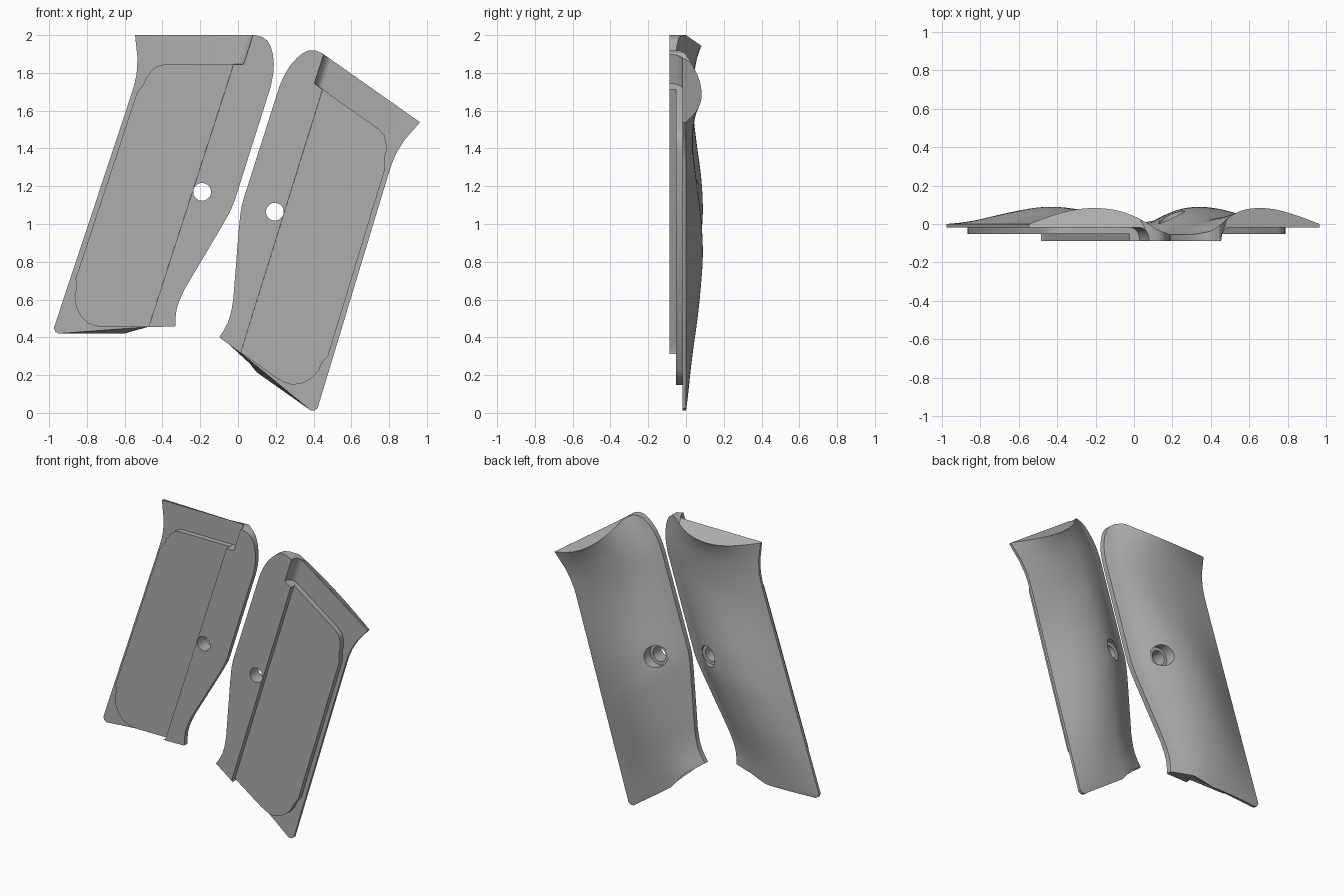
import bpy, bmesh, math
from mathutils import Matrix, Vector

cube = bpy.data.objects.get("Cube")
if cube:
    bpy.data.objects.remove(cube, do_unlink=True)

grey = bpy.data.materials.new("plain grey")
grey.use_nodes = True
colour = (0.42, 0.42, 0.42, 1)
grey.diffuse_color = colour
grey.node_tree.nodes["Principled BSDF"].inputs["Base Color"].default_value = colour

LIP, STRIP, PLATE = -0.018, -0.088, -0.053      # front depths
HOLE = Vector((-0.19, 0, 1.17))
HOLE_OTHER = Vector((0.195, 0, 1.065))

# Profiles along the height: (height, value)
LEFT_EDGE = [(.42, -.95), (.43, -.967), (.45, -.975), (.47, -.968), (1.6, -.593), (1.68, -.567),
             (1.74, -.548), (1.8, -.536), (1.88, -.532), (1.95, -.54), (2, -.545)]
RIGHT_EDGE = [(.42, -.333), (.5, -.331), (.55, -.325), (.6, -.308), (.66, -.28), (.98, -.09),
              (1.06, -.045), (1.11, -.022), (1.17, -.003), (1.66, .152), (1.73, .174),
              (1.79, .186), (1.85, .19)]
CORNER = [(1.85, .19), (1.9, .184), (1.94, .173), (1.97, .156), (1.99, .13), (2, .09)]
CROWN = [(.42, .014), (.6, .036), (.8, .066), (1, .086), (1.1, .089), (1.25, .08), (1.4, .06),
         (1.55, .042), (1.65, .036), (1.75, .04), (1.85, .052), (1.95, .073), (2, .083)]


def sample(table, z, smooth=False):
    """Interpolate a table, linearly or with cubic tangents."""
    if z <= table[0][0]:
        return table[0][1]
    for i in range(len(table) - 1):
        (a, p), (b, q) = table[i], table[i + 1]
        if z <= b:
            t = (z - a) / (b - a)
            if not smooth:
                return p + (q - p) * t
            def tangent(k):
                lo, hi = table[max(k - 1, 0)], table[min(k + 1, len(table) - 1)]
                return (hi[1] - lo[1]) / (hi[0] - lo[0]) * (b - a)
            m, n = tangent(i), tangent(i + 1)
            return (p * (1 + 2 * t) * (1 - t) ** 2 + m * t * (1 - t) ** 2
                    + q * t * t * (3 - 2 * t) + n * t * t * (t - 1))
    return table[-1][1]


def back_depth(x, z):
    """Domed back surface, dropping toward the inner edge."""
    left, right = sample(LEFT_EDGE, z), sample(RIGHT_EDGE, z)
    f = (x - left) / (right - left)
    dome = sample(CROWN, z, True) * math.sin(math.pi * min(max(f, 0) / .92, 1))
    return dome - .055 * (max(f - .6, 0) / .4) ** 2


def section(z):
    """One closed cross-section of the panel."""
    left = sample(LEFT_EDGE, z)
    right = sample(CORNER, z) if z > 1.85 else sample(RIGHT_EDGE, z)
    step = -.473 + (z - .455) * .3235
    fillet = 0
    if z > 1.845:
        step, fillet = .03 + (z - 1.845) * .32, .05
    cols = 32
    pts = []
    for i in range(cols + 1):
        x = left + (right - left) * i / cols
        pts.append((x, back_depth(x, z)))
    pts.append((right, STRIP))
    for k in range(7):
        a = math.pi / 2 * k / 6
        pts.append((step - fillet * (1 - math.cos(a)), STRIP + (LIP - STRIP) * math.sin(a)))
    pts.append((left, LIP))
    fade = max(0, (z - 1.8) / .2) ** 2
    out = []
    for x, y in pts:
        bottom = .42 + min(max((x + .6) * .3, 0), .037)
        out.append((x, y, max(z, bottom + (z - .42) * .1) - .7 * max(y, 0) * fade))
    return out


def finish(name, bm):
    bmesh.ops.recalc_face_normals(bm, faces=bm.faces)
    mesh = bpy.data.meshes.new(name)
    bm.to_mesh(mesh)
    bm.free()
    mesh.materials.append(grey)
    obj = bpy.data.objects.new(name, mesh)
    bpy.context.collection.objects.link(obj)
    return obj


def smooth(mesh):
    for p in mesh.polygons:
        p.use_smooth = True
    mesh.set_sharp_from_angle(angle=math.radians(32))


# Grip body: lofted cross-sections
heights = {.42, .43, .44, .45, .47, 1.844, 1.846, 1.97, 1.98, 1.99, 1.995, 2}
heights |= {.5 + .024 * i for i in range(56)} | {1.86 + .02 * i for i in range(6)}
bm = bmesh.new()
rows = [[bm.verts.new(p) for p in section(z)] for z in sorted(heights)]
count = len(rows[0])
for low, high in zip(rows, rows[1:]):
    for i in range(count):
        j = (i + 1) % count
        bm.faces.new((low[i], low[j], high[j], high[i]))
bm.faces.new(rows[0])
bm.faces.new(rows[-1])
body = finish("right_grip_body", bm)

# Screw hole with a wider counterbore from the back
for radius, y0, y1 in ((.047, -.2, .2), (.068, .0, .3)):
    bm = bmesh.new()
    spot = Matrix.Translation((HOLE.x, (y0 + y1) / 2, HOLE.z)) @ Matrix.Rotation(math.pi / 2, 4, 'X')
    bmesh.ops.create_cone(bm, cap_ends=True, segments=40, radius1=radius, radius2=radius,
                          depth=y1 - y0, matrix=spot)
    cutter = finish("hole_cutter", bm)
    cutter.hide_render = True
    mod = body.modifiers.new("hole", 'BOOLEAN')
    mod.operation, mod.solver, mod.object = 'DIFFERENCE', 'EXACT', cutter
    bpy.context.view_layer.update()
    baked = bpy.data.meshes.new_from_object(body.evaluated_get(bpy.context.evaluated_depsgraph_get()))
    body.modifiers.clear()
    body.data = baked
    bpy.data.objects.remove(cutter, do_unlink=True)
smooth(body.data)

# Raised inner plate on the front
OUTLINE = [(-.024, 1.845), (-.39, 1.845), (-.43, 1.835), (-.46, 1.81), (-.487, 1.775), (-.5, 1.74),
           (-.535, 1.695), (-.86, .71), (-.855, .66), (-.865, .62), (-.858, .565), (-.835, .515),
           (-.795, .475), (-.75, .459), (-.7, .456), (-.473, .456)]
bm = bmesh.new()
base = bm.faces.new([bm.verts.new((x, -.014, z)) for x, z in OUTLINE])
ext = bmesh.ops.extrude_face_region(bm, geom=[base], use_keep_orig=True)
for v in ext["geom"]:
    if isinstance(v, bmesh.types.BMVert):
        v.co.y = PLATE
plate = finish("right_inner_plate", bm)
smooth(plate.data)

# Opposite panel: mirrored and turned about its screw hole
turn = (Matrix.Translation(HOLE_OTHER) @ Matrix.Rotation(math.radians(35.2), 4, 'Y')
        @ Matrix.Diagonal((-1, 1, 1, 1)) @ Matrix.Translation(-HOLE))
for source in (body, plate):
    mesh = source.data.copy()
    mesh.transform(turn)
    mesh.flip_normals()
    twin = bpy.data.objects.new(source.name.replace("right", "left"), mesh)
    bpy.context.collection.objects.link(twin)
